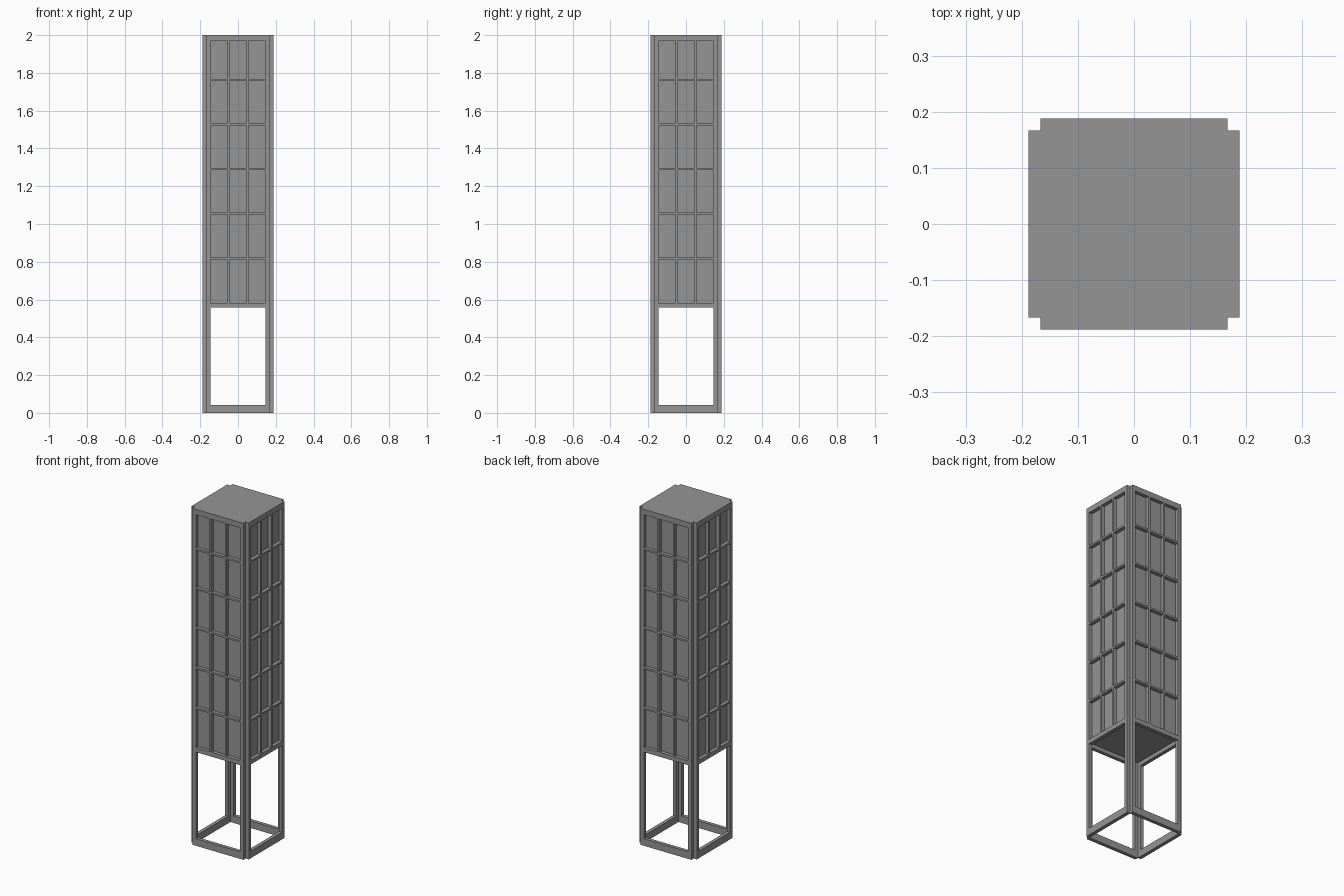
import bpy
import math
from mathutils import Matrix

cube = bpy.data.objects.get("Cube")
if cube:
    bpy.data.objects.remove(cube)

gray = bpy.data.materials.new("plain gray")
gray.use_nodes = True
color = (0.3, 0.3, 0.3, 1)
gray.diffuse_color = color
gray.node_tree.nodes["Principled BSDF"].inputs["Base Color"].default_value = color

OUTER, INNER = 0.188, 0.167      # frame outer and inner faces
OPEN = 0.146                     # half width of the openings
HEIGHT, SHADE_BASE = 2.0, 0.557
BAR = 0.011


def box(name, x, y, z, turn=0):
    """Box between the given ranges, turned about the vertical axis."""
    bpy.ops.mesh.primitive_cube_add(size=1)
    ob = bpy.context.object
    ob.name = name
    size = Matrix.Diagonal((x[1] - x[0], y[1] - y[0], z[1] - z[0], 1))
    centre = Matrix.Translation((sum(x) / 2, sum(y) / 2, sum(z) / 2))
    ob.data.transform(Matrix.Rotation(turn, 4, "Z") @ centre @ size)
    ob.data.materials.append(gray)
    return ob


# Closed shade body behind the lattice, and the cap on top
box("shade_body", (-INNER, INNER), (-INNER, INNER), (0.58, HEIGHT - 0.02))
box("top_cap", (-INNER, INNER), (-INNER, INNER), (HEIGHT - 0.02, HEIGHT))

depth = (-OUTER, -INNER)
row_bars = [0.817, 1.056, 1.292, 1.528, 1.762]
for i, side in enumerate(("front", "left", "back", "right")):
    turn = i * math.pi / 2
    # Stiles running the full height, forming the legs below the shade
    for edge, s in (("a", -1), ("b", 1)):
        xs = sorted((s * OPEN, s * INNER))
        box(f"{side}_stile_{edge}", xs, depth, (0, HEIGHT), turn)
    # Rails at foot, shade base and top
    for name, zs in (("foot", (0, 0.042)), ("base", (SHADE_BASE, 0.583)),
                     ("top", (1.968, HEIGHT))):
        box(f"{side}_{name}_rail", (-OPEN, OPEN), depth, zs, turn)
    # Lattice bars
    for s in (-1, 1):
        x = s * 0.0505
        box(f"{side}_upright_bar", (x - BAR / 2, x + BAR / 2), depth,
            (0.583, 1.968), turn)
    for z in row_bars:
        box(f"{side}_cross_bar", (-OPEN, OPEN), depth,
            (z - BAR / 2, z + BAR / 2), turn)
